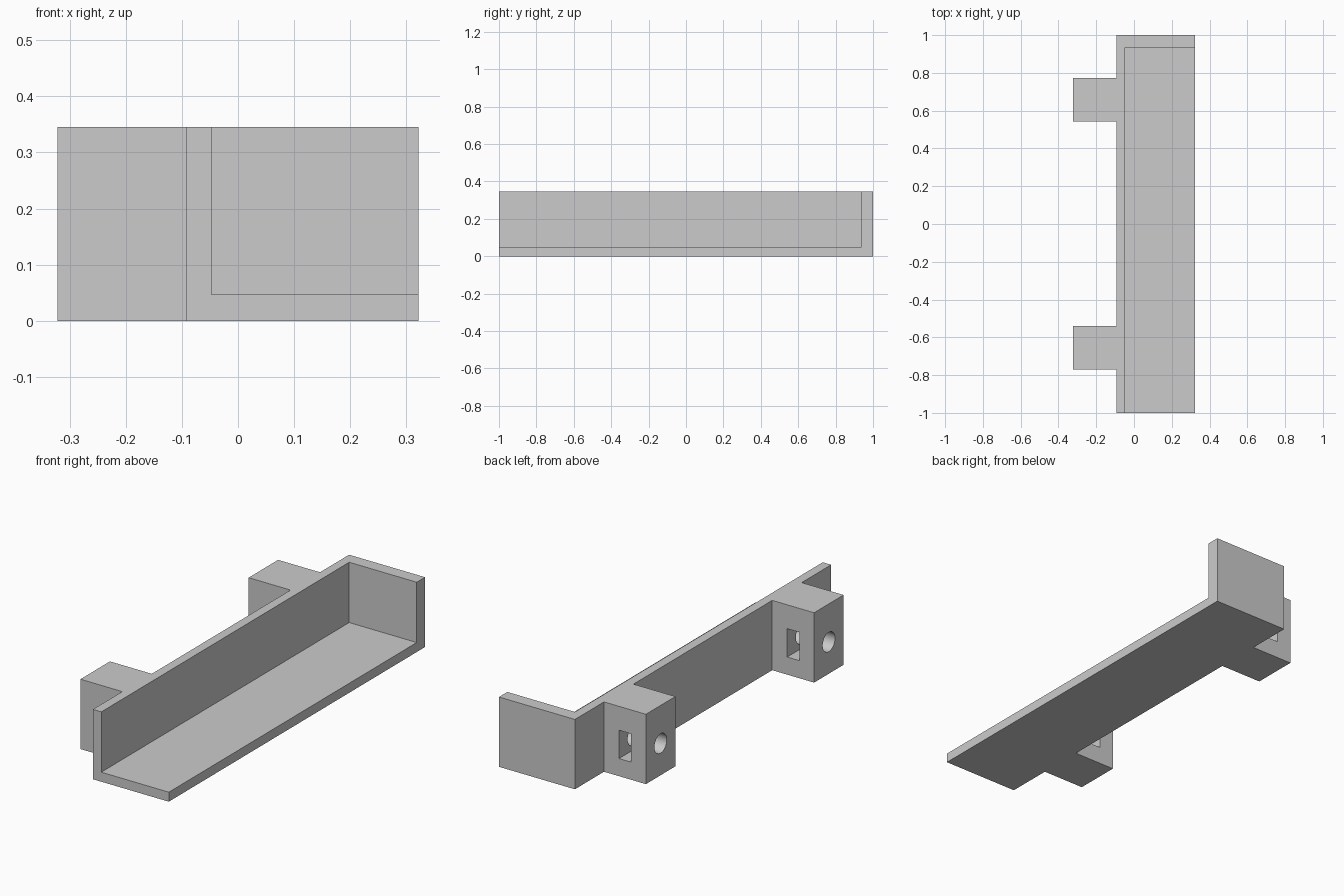
import bpy
import math
from mathutils import Vector

default_cube = bpy.data.objects.get("Cube")
if default_cube:
    bpy.data.objects.remove(default_cube, do_unlink=True)

grey = bpy.data.materials.new("plain grey")
grey.use_nodes = True
grey.diffuse_color = (0.6, 0.6, 0.6, 1)
grey.node_tree.nodes["Principled BSDF"].inputs["Base Color"].default_value = (0.6, 0.6, 0.6, 1)


def box(name, low, high):
    """Box between two opposite corners."""
    low, high = Vector(low), Vector(high)
    bpy.ops.mesh.primitive_cube_add(size=1, location=(low + high) / 2)
    obj = bpy.context.object
    obj.name = name
    obj.scale = high - low
    bpy.ops.object.transform_apply(location=False, rotation=False, scale=True)
    obj.data.materials.append(grey)
    return obj


def cut(obj, cutter):
    """Subtract the cutter from the object, then discard the cutter."""
    cutter.hide_render = True
    mod = obj.modifiers.new("cut", 'BOOLEAN')
    mod.operation = 'DIFFERENCE'
    mod.solver = 'EXACT'
    mod.object = cutter
    bpy.ops.object.select_all(action='DESELECT')
    obj.select_set(True)
    bpy.context.view_layer.objects.active = obj
    bpy.ops.object.modifier_apply(modifier=mod.name)
    bpy.data.objects.remove(cutter, do_unlink=True)


HEIGHT = 0.345
SIDE = 0.322
WALL_OUT, WALL_IN = -0.093, -0.047
FLOOR = 0.047
END_IN = 0.935

# Tray: floor, long side wall and back end wall, open at the front and left
tray = box("tray", (WALL_OUT, -1, 0), (SIDE, 1, HEIGHT))
cut(tray, box("tray_cavity", (WALL_IN, -1.2, FLOOR), (SIDE + 0.2, END_IN, HEIGHT + 0.2)))

# Mounting blocks, each with a nut slot from the back and a blind bolt hole
BOLT_Z = 0.157
HALF = 0.115
for name, y in (("front_mount", -0.655), ("back_mount", 0.658)):
    mount = box(name, (-SIDE, y - HALF, 0), (WALL_OUT, y + HALF, HEIGHT))

    cut(mount, box("nut_slot", (-0.241, y - 0.07, BOLT_Z - 0.07),
                   (-0.175, y + HALF + 0.1, BOLT_Z + 0.07)))

    hole_start, hole_end = -0.42, -0.115
    bpy.ops.mesh.primitive_cylinder_add(
        vertices=48, radius=0.048, depth=hole_end - hole_start,
        location=((hole_start + hole_end) / 2, y, BOLT_Z),
        rotation=(0, math.pi / 2, 0))
    bolt_hole = bpy.context.object
    bolt_hole.data.materials.append(grey)
    cut(mount, bolt_hole)
    bpy.ops.object.shade_smooth_by_angle(angle=math.radians(30))
